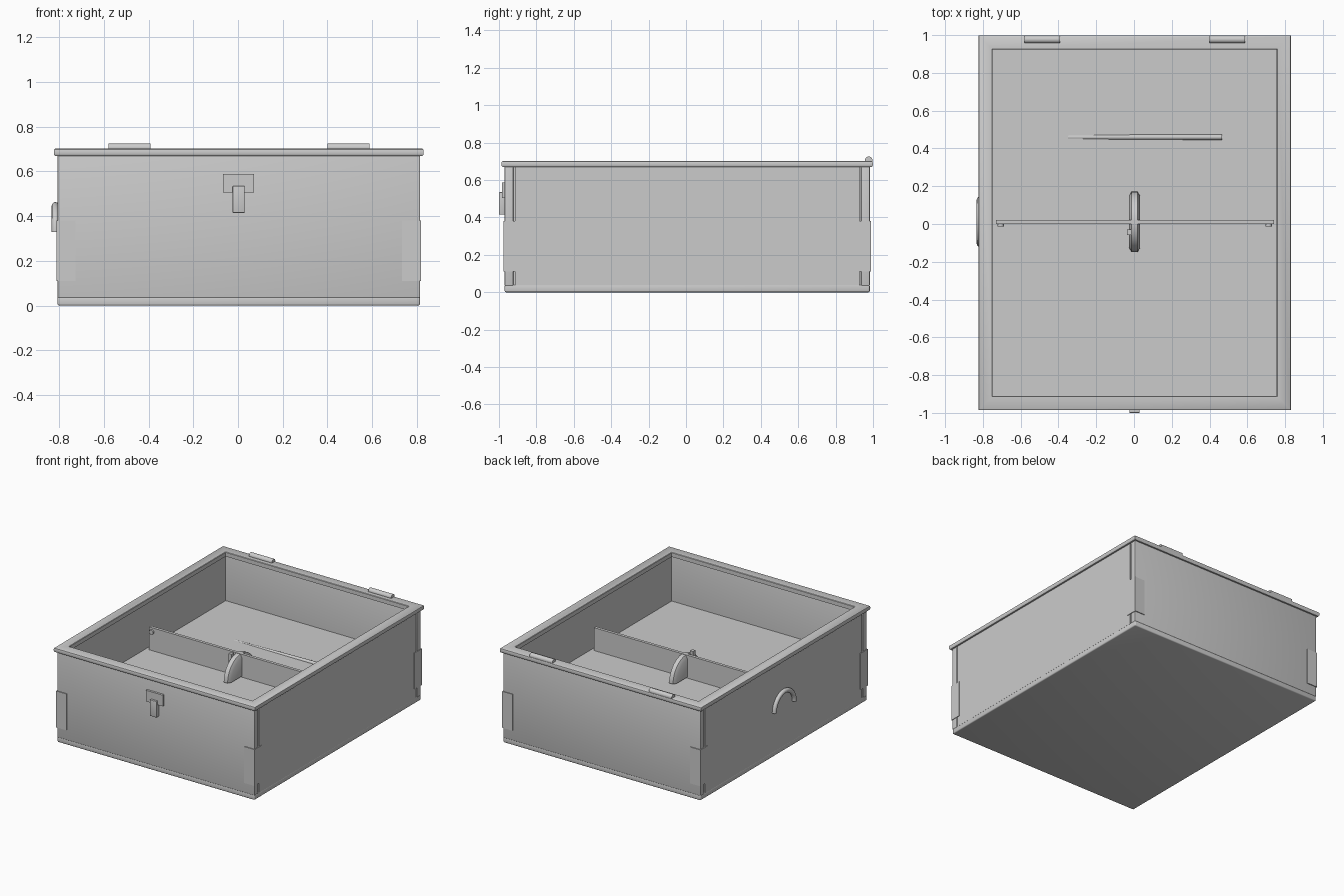
import bpy, bmesh, math
from mathutils import Vector, Matrix

if "Cube" in bpy.data.objects:
    bpy.data.objects.remove(bpy.data.objects["Cube"])

CX, CY = 0.0035, 0.0065          # centre of the case
BX, BY = 0.8105, 0.976           # body half sizes
FLOOR = 0.335


def finish(name, bm, smooth=False):
    bmesh.ops.recalc_face_normals(bm, faces=bm.faces)
    me = bpy.data.meshes.new(name)
    bm.to_mesh(me)
    bm.free()
    ob = bpy.data.objects.new(name, me)
    bpy.context.collection.objects.link(ob)
    if smooth:
        bpy.ops.object.select_all(action='DESELECT')
        ob.select_set(True)
        bpy.context.view_layer.objects.active = ob
        bpy.ops.object.shade_smooth_by_angle(angle=math.radians(35))
    return ob


def box(name, x0, x1, y0, y1, z0, z1, bevel=0.0):
    bm = bmesh.new()
    m = Matrix.Translation(((x0 + x1) / 2, (y0 + y1) / 2, (z0 + z1) / 2))
    m = m @ Matrix.Diagonal((x1 - x0, y1 - y0, z1 - z0, 1))
    bmesh.ops.create_cube(bm, size=1, matrix=m)
    if bevel:
        bmesh.ops.bevel(bm, geom=bm.edges[:], offset=bevel, segments=3,
                        profile=0.5, affect='EDGES')
    return finish(name, bm, bool(bevel))


def rod(name, a, b, r, sides=24):
    a, b = Vector(a), Vector(b)
    bm = bmesh.new()
    m = Matrix.Translation((a + b) / 2) @ (b - a).to_track_quat('Z', 'Y').to_matrix().to_4x4()
    bmesh.ops.create_cone(bm, cap_ends=True, segments=sides, radius1=r, radius2=r,
                          depth=(b - a).length, matrix=m)
    return finish(name, bm, True)


def sweep(name, rings, loop=False):
    """Join matching closed rings of points into a solid."""
    bm = bmesh.new()
    vs = [[bm.verts.new(p) for p in ring] for ring in rings]
    n, m = len(vs), len(vs[0])
    for i in range(n if loop else n - 1):
        a, b = vs[i], vs[(i + 1) % n]
        for j in range(m):
            bm.faces.new((a[j], b[j], b[(j + 1) % m], a[(j + 1) % m]))
    if not loop:
        bm.faces.new(vs[0])
        bm.faces.new(vs[-1])
    bmesh.ops.remove_doubles(bm, verts=bm.verts, dist=1e-5)
    return finish(name, bm, True)


# base and raised inner floor
box("base", CX - BX, CX + BX, CY - BY, CY + BY, 0, 0.04, 0.008)
box("inner_floor", CX - 0.77, CX + 0.77, CY - 0.94, CY + 0.94, FLOOR - 0.03, FLOOR)

# front and back panels, side panels set between them with a narrow groove
for name, s in (("front_panel", -1), ("back_panel", 1)):
    y = sorted((CY + s * BY, CY + s * (BY - 0.046)))
    box(name, CX - BX, CX + BX, *y, 0.035, 0.675, 0.004)
for name, s in (("left_panel", -1), ("right_panel", 1)):
    x = sorted((CX + s * BX, CX + s * (BX - 0.05)))
    box(name, *x, CY - 0.921, CY + 0.921, 0.035, 0.675)
    for t in (-1, 1):
        x = sorted((CX + s * (BX - 0.012), CX + s * (BX - 0.05)))
        y = sorted((CY + t * 0.915, CY + t * 0.935))
        box("corner_groove_fill", *x, *y, 0.035, 0.675)

# rounded rim frame
RX, RY = 0.827, 0.9925
prof = [(0.075, 0.67), (0.005, 0.67), (0.0015, 0.674), (0, 0.68), (0, 0.693),
        (0.002, 0.699), (0.008, 0.703), (0.072, 0.703), (0.075, 0.70)]
sweep("rim", [[(CX + sx * (RX - d), CY + sy * (RY - d), z) for d, z in prof]
              for sx, sy in ((-1, -1), (1, -1), (1, 1), (-1, 1))], True)

# L-shaped corner brackets
for sx in (-1, 1):
    for sy in (-1, 1):
        ox, oy, w, t = 0.815, 0.982, 0.085, 0.008
        pts = [(ox, oy), (ox - w, oy), (ox - w, oy - t), (ox - t, oy - t),
               (ox - t, oy - w), (ox, oy - w)]
        sweep("corner_bracket", [[(CX + sx * x, CY + sy * y, z) for x, y in pts]
                                 for z in (0.11, 0.38)])

# hinge barrels on the back rim
for x in (-0.58, 0.40):
    rod("hinge_barrel", (x, 0.977, 0.706), (x + 0.188, 0.977, 0.706), 0.02)

# front latch
box("latch_plate", -0.068, 0.072, -0.985, -0.965, 0.505, 0.588)
box("latch_tongue", -0.024, 0.03, -1.0, -0.968, 0.415, 0.535, 0.003)

# arched carrying handle on the left side
rings = []
for i in range(25):
    a = math.pi * i / 24
    rings.append([(-0.817 + 0.016 * math.cos(b),
                   0.012 + (0.117 + 0.016 * math.sin(b)) * math.cos(a),
                   0.33 + (0.117 + 0.016 * math.sin(b)) * math.sin(a))
                  for b in (math.tau * k / 12 for k in range(12))])
sweep("side_handle", rings)

# divider with two end screws
box("divider", -0.73, 0.74, 0.0, 0.022, FLOOR - 0.01, 0.505)
for x in (-0.706, 0.713):
    rod("divider_screw", (x, -0.012, 0.475), (x, 0.01, 0.475), 0.017, 16)

# half-disc grip across the divider, with a chamfered edge
disc = [(-0.03, 0), (-0.03, 0.135), (-0.016, 0.16), (0.016, 0.16), (0.03, 0.135), (0.03, 0)]
sweep("divider_grip", [[(0.003 + x, 0.011 + r * math.cos(a), FLOOR + 0.008 + r * math.sin(a))
                        for x, r in disc]
                       for a in (math.pi * i / 24 for i in range(25))])
box("divider_peg", -0.037, -0.012, -0.058, -0.03, FLOOR, 0.515)

# thin rod half sunk in the floor
rod("floor_rod", (-0.35, 0.46, FLOOR - 0.012), (0.465, 0.46, FLOOR + 0.004), 0.014, 12)
